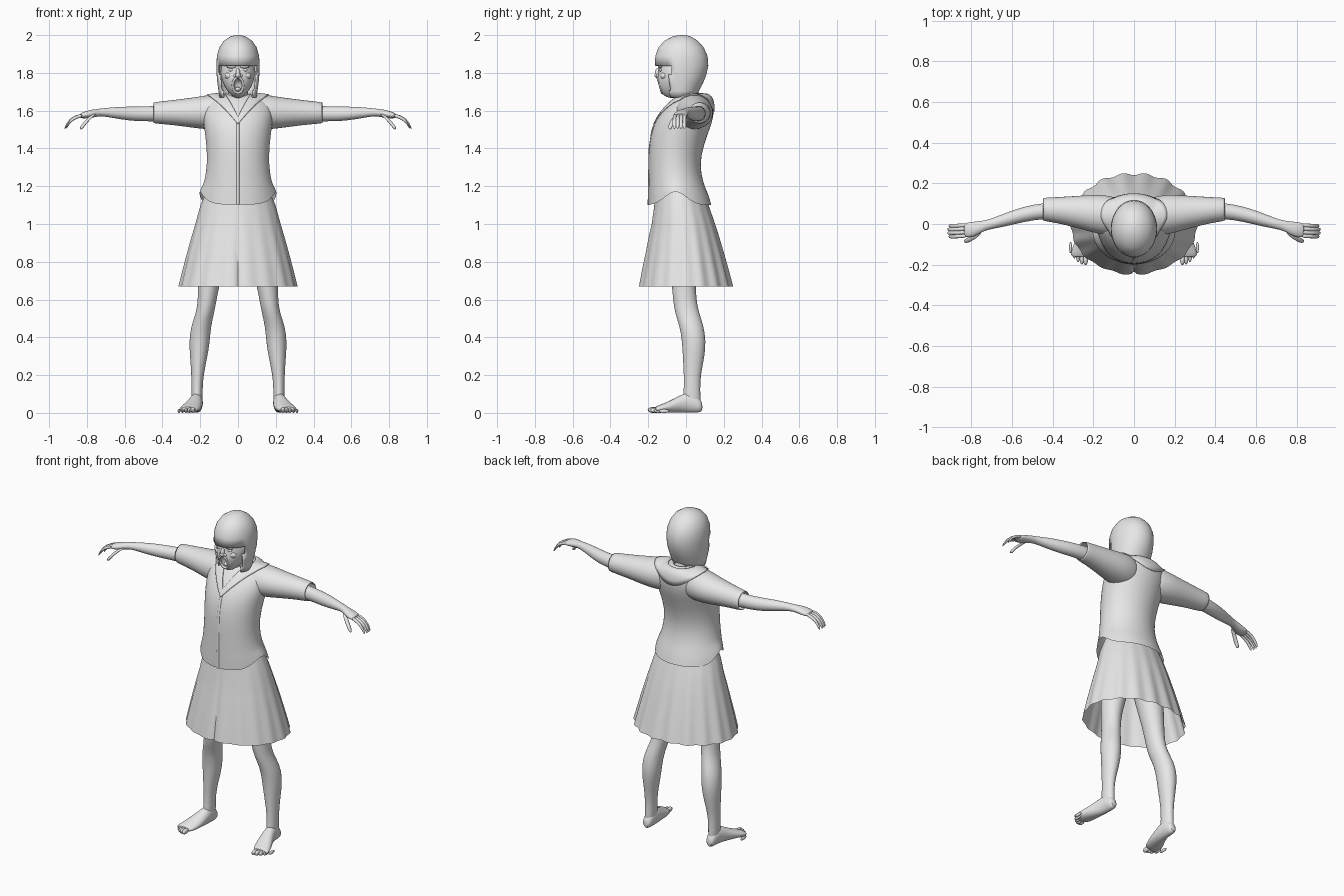
import bpy
import bmesh
from math import sin, cos, pi, exp
from mathutils import Vector
from mathutils.bvhtree import BVHTree

cube = bpy.data.objects.get("Cube")
if cube:
    bpy.data.objects.remove(cube)

# Single plain material for the whole figure
grey = bpy.data.materials.new("light grey")
grey.use_nodes = True
grey.diffuse_color = (0.8, 0.8, 0.8, 1)
grey.node_tree.nodes["Principled BSDF"].inputs["Base Color"].default_value = grey.diffuse_color


def finish(name, bm, mirror=False, subdiv=0, thick=0.0, angle=60):
    """Turn a bmesh into a smooth-shaded object with its modifiers."""
    bmesh.ops.recalc_face_normals(bm, faces=bm.faces)
    mesh = bpy.data.meshes.new(name)
    bm.to_mesh(mesh)
    bm.free()
    mesh.materials.append(grey)
    obj = bpy.data.objects.new(name, mesh)
    bpy.context.collection.objects.link(obj)
    bpy.ops.object.select_all(action='DESELECT')
    obj.select_set(True)
    bpy.context.view_layer.objects.active = obj
    bpy.ops.object.shade_smooth_by_angle(angle=angle * pi / 180)
    if mirror:
        obj.modifiers.new("Mirror", 'MIRROR').use_mirror_merge = False
    if thick:
        shell = obj.modifiers.new("Solidify", 'SOLIDIFY')
        shell.thickness = thick
    if subdiv:
        sub = obj.modifiers.new("Subdivision", 'SUBSURF')
        sub.levels = sub.render_levels = subdiv
    return obj


def add_loft(bm, axis, rings, n=16, caps=True, ripple=None):
    """Loft ellipses given as (position, low, high, low, high) along an axis."""
    loops = []
    for k, (p, a0, a1, b0, b1) in enumerate(rings):
        loop = []
        for i in range(n):
            t = 2 * pi * i / n
            s = 1 + (ripple(t, k / (len(rings) - 1)) if ripple else 0)
            a = (a0 + a1) / 2 + s * cos(t) * (a1 - a0) / 2
            b = (b0 + b1) / 2 + s * sin(t) * (b1 - b0) / 2
            loop.append(bm.verts.new({'x': (p, a, b), 'y': (a, p, b), 'z': (a, b, p)}[axis]))
        loops.append(loop)
    for low, high in zip(loops, loops[1:]):
        for i in range(n):
            j = (i + 1) % n
            bm.faces.new((low[i], low[j], high[j], high[i]))
    if caps:
        bm.faces.new(loops[0])
        bm.faces.new(loops[-1])
    return bm


def loft(name, axis, rings, n=16, caps=True, ripple=None, **kw):
    return finish(name, add_loft(bmesh.new(), axis, rings, n, caps, ripple), **kw)


def sym(rings):
    """Rings given as (z, half width, back to front range)."""
    return [(z, -w, w, y0, y1) for z, w, y0, y1 in rings]


def ball(bm, center, radii, seg=16):
    verts = bmesh.ops.create_uvsphere(bm, u_segments=seg, v_segments=seg, radius=1)["verts"]
    for v in verts:
        v.co = Vector([c + r * q for c, r, q in zip(center, radii, v.co)])
    return verts


def finger(bm, axis, points, r):
    """Round digit along points (x, y, z), tapered at the tip."""
    rings = []
    for k, (x, y, z) in enumerate(points):
        s = r * (0.55 if k == len(points) - 1 else 1)
        if axis == 'x':
            rings.append((x, y - s, y + s, z - s, z + s))
        else:
            rings.append((z, x - s, x + s, y - s, y + s))
    add_loft(bm, axis, rings, 8)


# Blouse body with a hem that rises at the sides
bm = add_loft(bmesh.new(), 'z', sym([
    (1.10, .205, -.2, .135), (1.16, .195, -.2, .118), (1.22, .178, -.198, .09),
    (1.32, .163, -.198, .072), (1.42, .168, -.195, .095), (1.5, .178, -.18, .125),
    (1.56, .187, -.155, .145), (1.62, .19, -.11, .15), (1.66, .16, -.07, .143),
    (1.685, .095, -.035, .12), (1.69, .05, 0, .085)]), 32, caps=False)
for v in bm.verts:
    if v.co.z < 1.2:
        rise = .075 * exp(-((v.co.y + .055) / .075) ** 2)
        v.co.z += rise * (1.22 - v.co.z) / .12
blouse = finish("blouse", bm, subdiv=1)

# Short open sleeves
sleeves = loft("sleeves", 'x', [
    (.08, -.06, .13, 1.5, 1.69), (.15, -.055, .145, 1.5, 1.685), (.21, -.04, .143, 1.505, 1.674),
    (.3, -.015, .138, 1.518, 1.662), (.38, .005, .132, 1.527, 1.652), (.45, .015, .13, 1.532, 1.645)],
    24, caps=False, mirror=True, thick=.006, subdiv=1)

# Wide collar draped over the shoulders, V-shaped in front
bpy.context.view_layer.update()
deps = bpy.context.evaluated_depsgraph_get()
trees = [BVHTree.FromObject(o, deps) for o in (blouse, sleeves)]
core = Vector((0, .02, 1.45))


def drape(point):
    d = (point - core).normalized()
    hits = [t.ray_cast(core + d, -d)[0] for t in trees]
    reach = max([(h - core).length for h in hits if h] or [(point - core).length])
    return core + d * (reach + .007)


def collar_point(t, rx, back, front, side_z, back_z, front_z):
    s, c = sin(t), cos(t)
    if s > 0:
        return Vector((rx * c, .03 + (back - .03) * s, side_z + (back_z - side_z) * s * s))
    f = 1 - abs(c)
    return Vector((rx * c, .03 + (front - .03) * f, side_z + (front_z - side_z) * f))


bm = bmesh.new()
n, steps = 64, 5
grid = []
for k in range(steps + 1):
    row = []
    for i in range(n):
        t = 2 * pi * i / n
        inner = collar_point(t, .085, .115, -.15, 1.7, 1.7, 1.565)
        outer = collar_point(t, .155, .145, -.175, 1.675, 1.59, 1.53)
        row.append(bm.verts.new(drape(inner.lerp(outer, k / steps))))
    grid.append(row)
for a, b in zip(grid, grid[1:]):
    for i in range(n):
        j = (i + 1) % n
        bm.faces.new((a[i], a[j], b[j], b[i]))
finish("collar", bm, thick=.006)

# Button strip down the blouse front
loft("button_strip", 'z', [(z, -.008, .008, y - .003, y + .006) for z, y in (
    (1.1, -.2), (1.22, -.198), (1.4, -.195), (1.5, -.18), (1.54, -.163))], 8)


# Pleated skirt, open below
def pleats(t, k):
    depth = k * (.012 + .012 * max(0, sin(t)))
    return depth * cos(18 * t) + .006 * k * sin(7 * t) - .05 * k * exp(-((t - 1.5 * pi) / .03) ** 2)


loft("skirt", 'z', sym([
    (1.19, .16, -.15, .085), (1.1, .198, -.168, .12), (1, .225, -.182, .155),
    (.93, .245, -.198, .177), (.85, .267, -.213, .2), (.76, .29, -.232, .225),
    (.67, .312, -.248, .248)]), 144, caps=False, ripple=pleats)

# Legs from hip to ankle
loft("legs", 'z', [
    (1.12, .01, .17, -.12, .09), (1, .015, .19, -.12, .085), (.85, .045, .205, -.1, .07),
    (.7, .093, .213, -.078, .052), (.6, .112, .213, -.07, .055), (.53, .125, .222, -.06, .07),
    (.46, .142, .25, -.035, .095), (.38, .148, .26, -.022, .107), (.3, .16, .255, -.018, .1),
    (.2, .183, .247, -.012, .078), (.12, .187, .247, -.012, .075), (.05, .188, .245, -.02, .08),
    (.02, .195, .24, -.01, .075)], mirror=True, subdiv=1)

# Feet turned outward, with toes
bm = add_loft(bmesh.new(), 'y', [
    (.088, .2, .235, .01, .05), (.07, .187, .247, 0, .085), (.02, .185, .25, 0, .115),
    (-.03, .185, .265, 0, .095), (-.09, .19, .295, 0, .062), (-.14, .205, .312, 0, .042),
    (-.165, .22, .312, .004, .034)], 16)
for i in range(5):
    r = .016 - .0015 * i
    ball(bm, (.238 + .0185 * i, -.175 + .011 * i * i / 3, r), (r * .8, .03, r), 10)
finish("feet", bm, mirror=True, subdiv=1)

# Forearms and palms
loft("arms", 'x', [
    (.3, .03, .11, 1.54, 1.63), (.45, .025, .105, 1.543, 1.625), (.54, .01, .087, 1.543, 1.622),
    (.62, -.01, .06, 1.553, 1.622), (.7, -.025, .027, 1.568, 1.615), (.735, -.033, .018, 1.571, 1.61),
    (.77, -.055, .013, 1.562, 1.607), (.81, -.07, .01, 1.558, 1.596), (.84, -.063, .004, 1.56, 1.585)],
    mirror=True, subdiv=1)

# Curled fingers and lowered thumbs
bm = bmesh.new()
for i in range(4):
    y, reach = -.005 - .0175 * i, .012 * sin(pi * (i + .5) / 4)
    finger(bm, 'x', [(.82, y, 1.576), (.855 + reach, y - .003, 1.566), (.882 + reach, y - .004, 1.546),
                     (.898 + reach, y - .004, 1.522), (.908 + reach, y - .004, 1.505)], .0105)
finger(bm, 'z', [(.755, -.04, 1.585), (.785, -.062, 1.562), (.81, -.077, 1.535),
                 (.825, -.083, 1.515), (.832, -.085, 1.5)], .0125)
finish("fingers", bm, mirror=True, subdiv=1)

# Neck
loft("neck", 'z', sym([(1.56, .07, -.06, .09), (1.64, .06, -.05, .085),
                       (1.7, .053, -.055, .065), (1.78, .055, -.06, .06)]), subdiv=1)

# Head with narrow jaw and hollow open mouth
bm = bmesh.new()
for v in ball(bm, (0, -.04, 1.795), (.092, .107, .128), 48):
    drop = max(0, 1.8 - v.co.z) / .13
    v.co.x *= 1 - .2 * drop
    v.co.y -= .03 * drop
    gap = (v.co.x / .025) ** 2 + ((v.co.z - 1.735) / .04) ** 2
    if gap < 1 and v.co.y < -.06:
        v.co.y += .055 * (1 - gap * gap)
finish("head", bm, angle=80)

# Lips around the mouth and the tongue inside
bm = bmesh.new()
loops = []
for i in range(32):
    t = 2 * pi * i / 32
    loops.append([bm.verts.new(((.027 + .007 * cos(u)) * cos(t), -.137 + .008 * sin(u) - .012 * sin(t),
                                1.735 + (.041 + .007 * cos(u)) * sin(t)))
                  for u in [2 * pi * q / 8 for q in range(8)]])
for i, a in enumerate(loops):
    b = loops[(i + 1) % 32]
    for q in range(8):
        r = (q + 1) % 8
        bm.faces.new((a[q], a[r], b[r], b[q]))
ball(bm, (0, -.105, 1.713), (.016, .025, .012))
finish("mouth", bm)

# Nose, eyes, brows and cheeks
bm = bmesh.new()
ball(bm, (0, -.149, 1.797), (.012, .016, .028))
ball(bm, (0, -.153, 1.787), (.014, .014, .012))
for side in (-1, 1):
    ball(bm, (side * .014, -.146, 1.785), (.01, .011, .009))
    ball(bm, (side * .035, -.131, 1.815), (.015, .01, .008))
    ball(bm, (side * .034, -.137, 1.832), (.026, .012, .008))
    ball(bm, (side * .045, -.115, 1.785), (.025, .022, .02))
finish("face_features", bm)

# Bobbed hair with straight fringe, opened over the face
bm = add_loft(bmesh.new(), 'z', sym([
    (2, .012, -.035, -.005), (1.993, .04, -.07, .025), (1.97, .075, -.115, .062),
    (1.935, .099, -.146, .094), (1.89, .112, -.162, .114), (1.838, .114, -.165, .118),
    (1.79, .113, -.16, .108), (1.745, .109, -.148, .09), (1.705, .103, -.13, .069),
    (1.67, .098, -.115, .052)]), 48, caps=False)
bm.faces.new([v for v in bm.verts if v.co.z > 1.999])
face = [f for f in bm.faces if f.calc_center_median().z < 1.838 and f.calc_center_median().y < -.085]
bmesh.ops.delete(bm, geom=face, context='FACES')
finish("hair", bm, thick=.008, angle=70)
